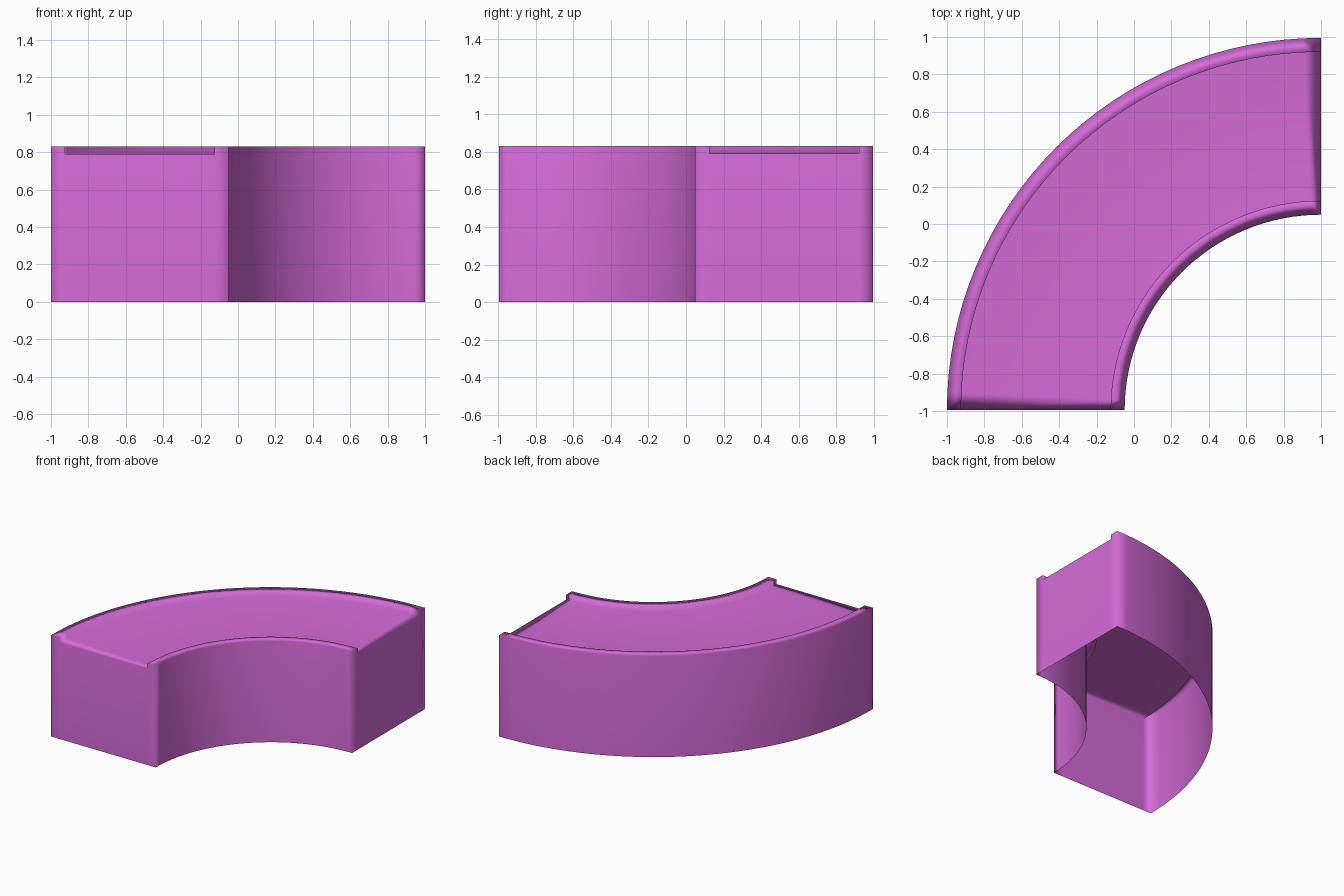
import bpy, bmesh
from math import cos, sin, radians

cube = bpy.data.objects.get("Cube")
if cube:
    bpy.data.objects.remove(cube, do_unlink=True)

SEGMENTS = 32
HEIGHT, DECK = 0.83, 0.79
OUTER, OUTER_LIP, INNER_LIP, INNER = 2.0, 1.925, 1.125, 1.05
DEPTH = 0.995

# Cross-section (radius, height), from the outer foot over both rails to the inner foot
profile = [(OUTER, 0), (OUTER, HEIGHT), (OUTER_LIP, HEIGHT), (OUTER_LIP, DECK),
           (INNER_LIP, DECK), (INNER_LIP, HEIGHT), (INNER, HEIGHT), (INNER, 0)]

bm = bmesh.new()


def place(r, z, step):
    a = radians(180 - 90 * step / SEGMENTS)
    return bm.verts.new((1 + r * cos(a), DEPTH * (r * sin(a) - 1), z))


# Swept shell: side walls, rails and sunken deck, open underneath
rings = [[place(r, z, s) for r, z in profile] for s in range(SEGMENTS + 1)]
for a, b in zip(rings, rings[1:]):
    for i in range(len(profile) - 1):
        bm.faces.new((a[i], b[i], b[i + 1], a[i + 1]))

# End walls: one wide panel between two rail ends
for step, ring in ((0, rings[0]), (SEGMENTS, rings[-1])):
    foot_out, foot_in = place(OUTER_LIP, 0, step), place(INNER_LIP, 0, step)
    bm.faces.new((*ring[:4], foot_out))
    bm.faces.new((foot_out, ring[3], ring[4], foot_in))
    bm.faces.new((foot_in, *ring[4:]))

bmesh.ops.recalc_face_normals(bm, faces=bm.faces)
# The deck must face up
bm.faces.ensure_lookup_table()
if bm.faces[3].normal.z < 0:
    bmesh.ops.reverse_faces(bm, faces=bm.faces)
for f in bm.faces:
    f.smooth = True

mesh = bpy.data.meshes.new("curved_track")
bm.to_mesh(mesh)
bm.free()
track = bpy.data.objects.new("curved_track", mesh)
bpy.context.collection.objects.link(track)

# Large faces stay flat while the narrow rails look rounded
soft = track.modifiers.new("soft_edges", 'WEIGHTED_NORMAL')
soft.mode = 'FACE_AREA'

# Orchid plastic
mat = bpy.data.materials.new("orchid_pink")
mat.use_nodes = True
colour = (0.67, 0.147, 0.69, 1)
mat.diffuse_color = colour
mat.node_tree.nodes["Principled BSDF"].inputs["Base Color"].default_value = colour
mesh.materials.append(mat)
